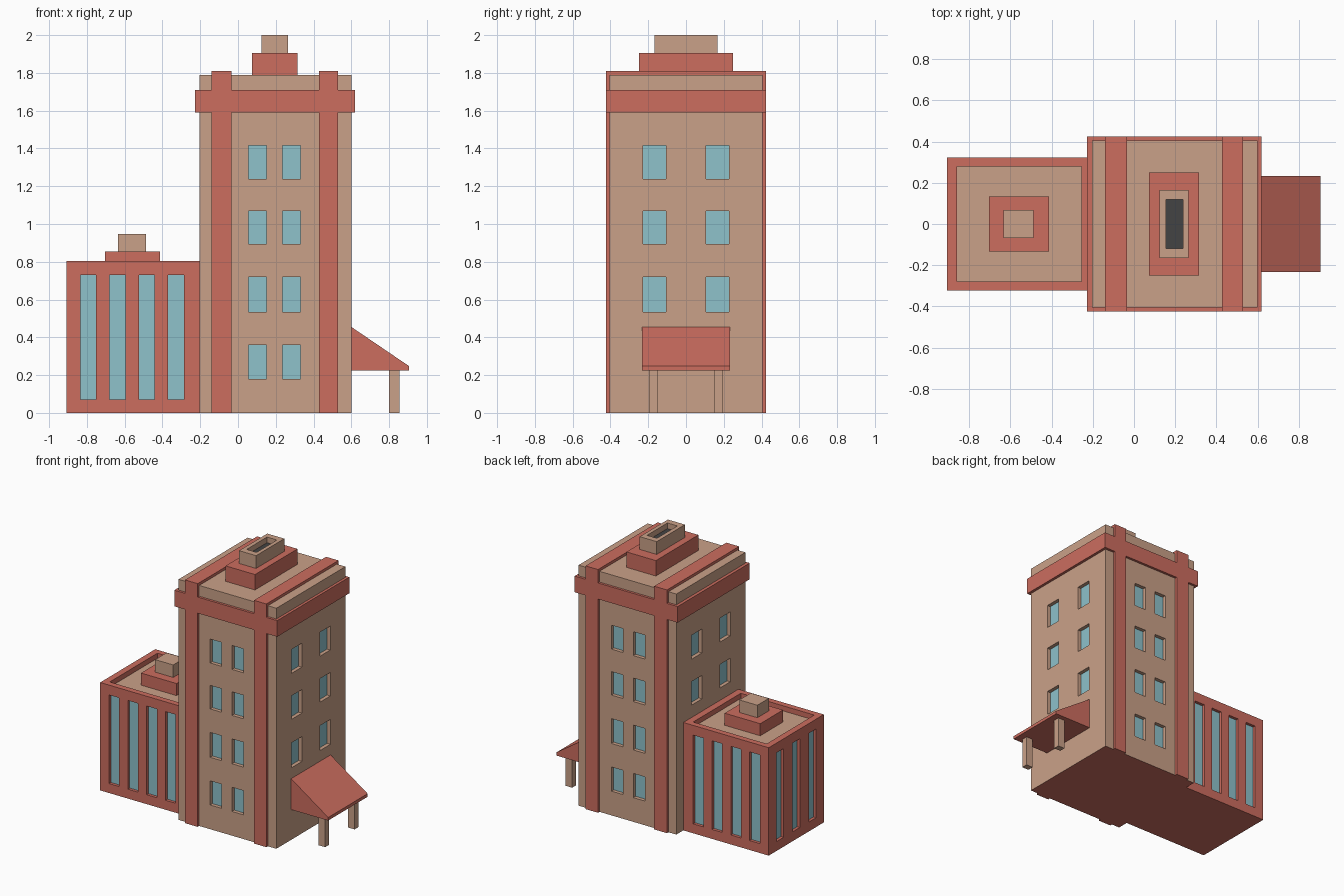
import bpy, bmesh

if "Cube" in bpy.data.objects:
    bpy.data.objects.remove(bpy.data.objects["Cube"])


def material(name, rgb):
    lin = [((c / 255 + 0.055) / 1.055) ** 2.4 for c in rgb]
    m = bpy.data.materials.new(name)
    m.diffuse_color = (*lin, 1)
    m.use_nodes = True
    m.node_tree.nodes["Principled BSDF"].inputs["Base Color"].default_value = m.diffuse_color
    return m


TAN = material("tan_wall", (202, 161, 136))
RED = material("brick_red", (204, 109, 95))
GLASS = material("window_blue", (142, 194, 203))
DARK = material("dark_grey", (68, 68, 68))


def add_box(bm, x0, x1, y0, y1, z0, z1):
    v = [bm.verts.new((x, y, z)) for z in (z0, z1)
         for x, y in ((x0, y0), (x1, y0), (x1, y1), (x0, y1))]
    bm.faces.new(v[3::-1])
    bm.faces.new(v[4:])
    for i in range(4):
        j = (i + 1) % 4
        bm.faces.new((v[i], v[j], v[j + 4], v[i + 4]))


def finish(bm, name, mat):
    bmesh.ops.recalc_face_normals(bm, faces=bm.faces)
    me = bpy.data.meshes.new(name)
    bm.to_mesh(me)
    bm.free()
    me.materials.append(mat)
    ob = bpy.data.objects.new(name, me)
    bpy.context.collection.objects.link(ob)
    return ob


def boxes(name, mat, *dims):
    bm = bmesh.new()
    for d in dims:
        add_box(bm, *d)
    return finish(bm, name, mat)


def prism(name, mat, profile, axis, a, b):
    """Extrude a 2D profile along x (points y,z) or y (points x,z)."""
    bm = bmesh.new()
    pts = [(a, p, z) if axis == 'x' else (p, a, z) for p, z in profile]
    f = bm.faces.new([bm.verts.new(p) for p in pts])
    ext = bmesh.ops.extrude_face_region(bm, geom=[f])['geom']
    vec = (b - a, 0, 0) if axis == 'x' else (0, b - a, 0)
    bmesh.ops.translate(bm, vec=vec, verts=[g for g in ext if isinstance(g, bmesh.types.BMVert)])
    return finish(bm, name, mat)


def carve(ob, holes):
    """Cut box-shaped pockets and apply the result."""
    cutter = boxes("cutter", ob.data.materials[0], *holes)
    cutter.hide_render = True
    mod = ob.modifiers.new("pockets", 'BOOLEAN')
    mod.operation = 'DIFFERENCE'
    mod.solver = 'EXACT'
    mod.object = cutter
    bpy.context.view_layer.objects.active = ob
    bpy.ops.object.modifier_apply(modifier=mod.name)
    bpy.data.objects.remove(cutter)


def window(side, pos, a, b, z0, z1, depth=0.035, t=0.008):
    """Return pocket box and glass plate for a wall at pos; side is +-1."""
    def span(lo, hi):
        return tuple(sorted((pos - side[1] * lo, pos - side[1] * hi)))
    cut, pane = span(-0.05, depth), span(depth - t, depth)
    if side[0] == 'y':
        return (a, b, *cut, z0, z1), (a, b, *pane, z0, z1)
    return (*cut, a, b, z0, z1), (*pane, a, b, z0, z1)


# Tower body with recessed windows on four sides
YT, YP = 0.406, 0.424
rows = [(0.18, 0.36), (0.535, 0.72), (0.895, 1.07), (1.237, 1.415)]
wins = []
for i, (z0, z1) in enumerate(rows):
    for a, b in ((0.055, 0.15), (0.235, 0.33)):
        wins += [window(('y', s), s * YT, a, b, z0, z1) for s in (-1, 1)]
    for a, b in ((-0.228, -0.105), (0.105, 0.228)):
        if i >= 1:
            wins.append(window(('x', 1), 0.60, a, b, z0, z1))
        if i >= 2:
            wins.append(window(('x', -1), -0.205, a, b, z0, z1))
tower = boxes("tower_body", TAN, (-0.205, 0.60, -YT, YT, 0, 1.79))
carve(tower, [w[0] for w in wins])
boxes("tower_windows", GLASS, *[w[1] for w in wins])
tower.data.materials.append(RED)
for p in tower.data.polygons:           # red underside
    if p.center.z < 0.001:
        p.material_index = 1

# Red pilasters that run up the front, over the roof and down the back
arch = [(-YP, 0), (-YP, 1.81), (YP, 1.81), (YP, 0), (YT, 0), (YT, 1.79), (-YT, 1.79), (-YT, 0)]
for name, x0, x1 in (("left_pilaster", -0.14, -0.035), ("right_pilaster", 0.428, 0.53)):
    prism(name, RED, arch, 'x', x0, x1)

# Red cornice band around the tower
boxes("cornice_band", RED,
      (-0.228, 0.62, -YP, -YT, 1.59, 1.71), (-0.228, 0.62, YT, YP, 1.59, 1.71),
      (-0.228, -0.205, -YT, YT, 1.59, 1.71), (0.60, 0.62, -YT, YT, 1.59, 1.71))

# Stepped tower roof with a hollow vent on top
boxes("roof_step", RED, (0.073, 0.315, -0.25, 0.25, 1.79, 1.905))
vent = boxes("roof_vent", TAN, (0.125, 0.265, -0.166, 0.166, 1.905, 2.0))
carve(vent, [(0.155, 0.237, -0.12, 0.12, 1.95, 2.1)])
boxes("vent_grille", DARK, (0.155, 0.237, -0.12, 0.12, 1.95, 1.958))

# Side wing with tall windows and a sunken roof
YA = 0.324
wins = []
for x in (-0.793, -0.638, -0.483, -0.328):
    wins += [window(('y', s), s * YA, x - 0.042, x + 0.042, 0.07, 0.73, 0.03) for s in (-1, 1)]
for y in (-0.19, 0, 0.19):
    wins.append(window(('x', -1), -0.908, y - 0.042, y + 0.042, 0.07, 0.73, 0.03))
wing = boxes("wing_body", RED, (-0.908, -0.205, -YA, YA, 0, 0.803))
carve(wing, [w[0] for w in wins] + [(-0.86, -0.255, -0.28, 0.28, 0.76, 0.9)])
boxes("wing_windows", GLASS, *[w[1] for w in wins])
boxes("wing_roof_floor", TAN, (-0.86, -0.255, -0.28, 0.28, 0.757, 0.765))
boxes("wing_roof_step", RED, (-0.705, -0.412, -0.134, 0.134, 0.765, 0.855))
boxes("wing_roof_cap", TAN, (-0.635, -0.487, -0.067, 0.067, 0.855, 0.948))

# Entrance awning on two posts
prism("entrance_awning", RED, [(0.60, 0.225), (0.905, 0.225), (0.905, 0.248), (0.60, 0.455)],
      'y', -0.232, 0.232)
boxes("awning_posts", TAN, *[(0.80, 0.855, y - 0.023, y + 0.023, 0, 0.225) for y in (-0.173, 0.173)])
